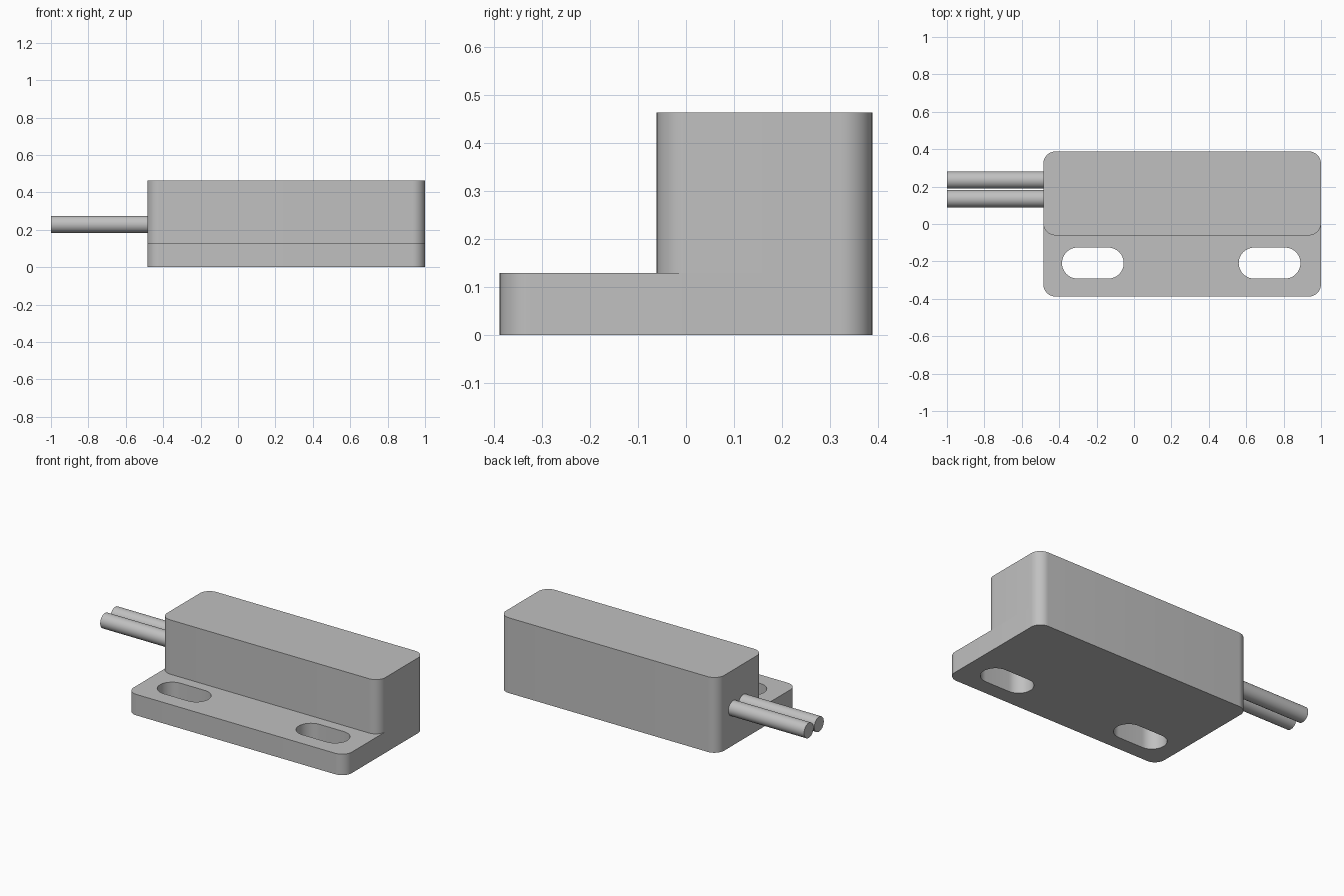
import bpy
import bmesh
from math import pi, cos, sin, radians
from mathutils import Matrix, Vector

cube = bpy.data.objects.get("Cube")
if cube:
    bpy.data.objects.remove(cube, do_unlink=True)

grey = bpy.data.materials.new("light grey plastic")
grey.use_nodes = True
colour = (0.53, 0.53, 0.53, 1)
grey.diffuse_color = colour
grey.node_tree.nodes["Principled BSDF"].inputs["Base Color"].default_value = colour


def add_object(name, bm):
    mesh = bpy.data.meshes.new(name)
    bmesh.ops.recalc_face_normals(bm, faces=bm.faces)
    bm.to_mesh(mesh)
    bm.free()
    mesh.materials.append(grey)
    obj = bpy.data.objects.new(name, mesh)
    bpy.context.collection.objects.link(obj)
    return obj


def rounded_prism(name, x0, x1, y0, y1, z0, z1, radius, steps=12):
    """Upright prism with a rounded rectangle as its outline."""
    bm = bmesh.new()
    corners = [(x1 - radius, y1 - radius), (x0 + radius, y1 - radius),
               (x0 + radius, y0 + radius), (x1 - radius, y0 + radius)]
    verts = []
    for quarter, (cx, cy) in enumerate(corners):
        for i in range(steps + 1):
            a = (quarter + i / steps) * pi / 2
            verts.append(bm.verts.new((cx + radius * cos(a), cy + radius * sin(a), z0)))
    base = bm.faces.new(verts)
    top = bmesh.ops.extrude_face_region(bm, geom=[base])["geom"]
    moved = [v for v in top if isinstance(v, bmesh.types.BMVert)]
    bmesh.ops.translate(bm, verts=moved, vec=Vector((0, 0, z1 - z0)))
    bmesh.ops.remove_doubles(bm, verts=bm.verts, dist=0.0005)
    return add_object(name, bm)


def cable(name, y):
    """Round lead leaving the right end of the housing."""
    bm = bmesh.new()
    x0, x1 = -1.0, LEFT_END + 0.02
    place = Matrix.Translation(((x0 + x1) / 2, y, 0.229)) @ Matrix.Rotation(pi / 2, 4, "Y")
    bmesh.ops.create_cone(bm, cap_ends=True, segments=40, radius1=0.046,
                          radius2=0.046, depth=x1 - x0, matrix=place)
    return add_object(name, bm)


def smooth(obj):
    obj.data.shade_smooth()
    obj.data.set_sharp_from_angle(angle=radians(35))


LEFT_END, RIGHT_END = -0.485, 1.0
BACK, FRONT = 0.388, -0.388
PLATE_TOP, TOP = 0.129, 0.463

# Mounting plate and the taller housing on its back half
plate = rounded_prism("mounting_plate", LEFT_END, RIGHT_END, FRONT, BACK, 0, PLATE_TOP, 0.066)
housing = rounded_prism("housing", LEFT_END, RIGHT_END, -0.061, BACK, PLATE_TOP, TOP, 0.066)

# Two slotted screw holes through the plate
for x in (-0.385, 0.56):
    cutter = rounded_prism("slot_cutter", x, x + 0.33, -0.292, -0.126, -0.1, 0.3, 0.0829)
    cutter.hide_render = True
    cut = plate.modifiers.new("slot", "BOOLEAN")
    cut.operation = "DIFFERENCE"
    cut.solver = "EXACT"
    cut.object = cutter
    bpy.context.view_layer.objects.active = plate
    bpy.ops.object.modifier_apply(modifier=cut.name)
    bpy.data.objects.remove(cutter, do_unlink=True)

# Pair of leads
leads = [cable("front_cable", 0.135), cable("back_cable", 0.235)]

for part in [plate, housing] + leads:
    smooth(part)
